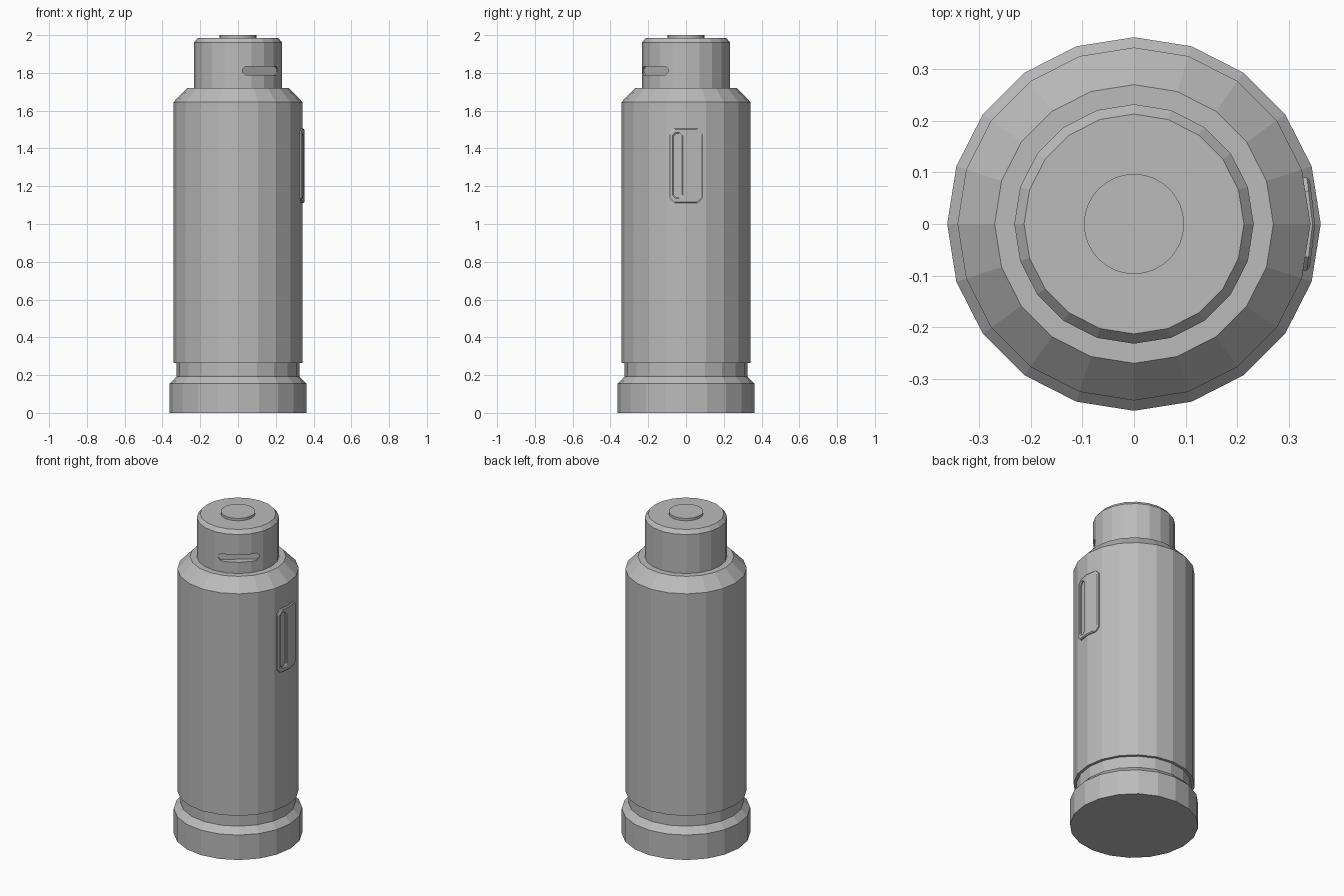
import bpy, bmesh, math
from mathutils import Matrix

if "Cube" in bpy.data.objects:
    bpy.data.objects.remove(bpy.data.objects["Cube"])

grey = bpy.data.materials.new("plain grey")
grey.use_nodes = True
GREY = (0.5, 0.5, 0.5, 1)
grey.diffuse_color = GREY
grey.node_tree.nodes["Principled BSDF"].inputs["Base Color"].default_value = GREY


def finish(name, bm):
    bmesh.ops.recalc_face_normals(bm, faces=bm.faces)
    mesh = bpy.data.meshes.new(name)
    bm.to_mesh(mesh)
    bm.free()
    mesh.materials.append(grey)
    obj = bpy.data.objects.new(name, mesh)
    bpy.context.collection.objects.link(obj)
    return obj


def bridge_rings(name, rings):
    """Closed solid through a stack of matching point rings."""
    bm = bmesh.new()
    loops = [[bm.verts.new(p) for p in ring] for ring in rings]
    n = len(loops[0])
    for a, b in zip(loops, loops[1:]):
        for i in range(n):
            j = (i + 1) % n
            bm.faces.new((a[i], a[j], b[j], b[i]))
    bm.faces.new(loops[0])
    bm.faces.new(loops[-1])
    return finish(name, bm)


def lathe(name, profile, sides=20):
    turn = [math.tau * i / sides for i in range(sides)]
    return bridge_rings(name, [[(r * math.cos(a), r * math.sin(a), z) for a in turn]
                               for r, z in profile])


def panel(name, width, height, cut, layers, y=0, z=0):
    """Corner-cut slab facing +x; layers are (x, outward growth)."""
    rings = []
    for x, grow in layers:
        w, h = width / 2 + grow, height / 2 + grow
        corner = [(w, h - cut), (w - cut, h)]
        pts = []
        for sy, sz in ((1, 1), (-1, 1), (-1, -1), (1, -1)):
            pair = corner if sy * sz > 0 else corner[::-1]
            pts += [(x, y + sy * a, z + sz * b) for a, b in pair]
        rings.append(pts)
    return bridge_rings(name, rings)


def carve(target, cutter):
    cutter.hide_render = True
    mod = target.modifiers.new("slot", "BOOLEAN")
    mod.operation, mod.object, mod.solver = "DIFFERENCE", cutter, "EXACT"
    bpy.context.view_layer.objects.active = target
    bpy.ops.object.modifier_apply(modifier=mod.name)
    bpy.data.objects.remove(cutter)


# Turned body with foot, neck groove and sloped shoulder
lathe("body", [(0.362, 0), (0.362, 0.155), (0.325, 0.193), (0.325, 0.265),
               (0.342, 0.265), (0.342, 1.645), (0.27, 1.72)])

# Cap with a bevelled rim and a slot cut into its front left side
cap = lathe("cap", [(0.232, 1.71), (0.232, 1.962), (0.213, 1.985)])
slot = panel("cap_slot_cutter", 0.23, 0.045, 0.015, [(0.19, 0), (0.3, 0)], z=1.812)
slot.data.transform(Matrix.Rotation(math.radians(-54), 4, "Z"))
carve(cap, slot)

# Button on top
lathe("top_button", [(0.097, 1.98), (0.097, 2.0)], sides=32)

# Side plate with a bevelled edge and an off-centre slot
plate = panel("side_plate", 0.18, 0.395, 0.026,
              [(0.325, 0), (0.346, 0), (0.351, -0.006)], z=1.308)
carve(plate, panel("plate_slot_cutter", 0.045, 0.34, 0.016,
                   [(0.31, 0), (0.346, 0), (0.356, 0.01)], y=-0.044, z=1.31))

# Fold the plate along its middle so it hugs the faceted body
bm = bmesh.new()
bm.from_mesh(plate.data)
bmesh.ops.bisect_plane(bm, geom=bm.verts[:] + bm.edges[:] + bm.faces[:],
                       plane_co=(0, 0, 0), plane_no=(0, 1, 0))
for v in bm.verts:
    v.co.x -= 0.12 * abs(v.co.y)
bm.to_mesh(plate.data)
bm.free()
